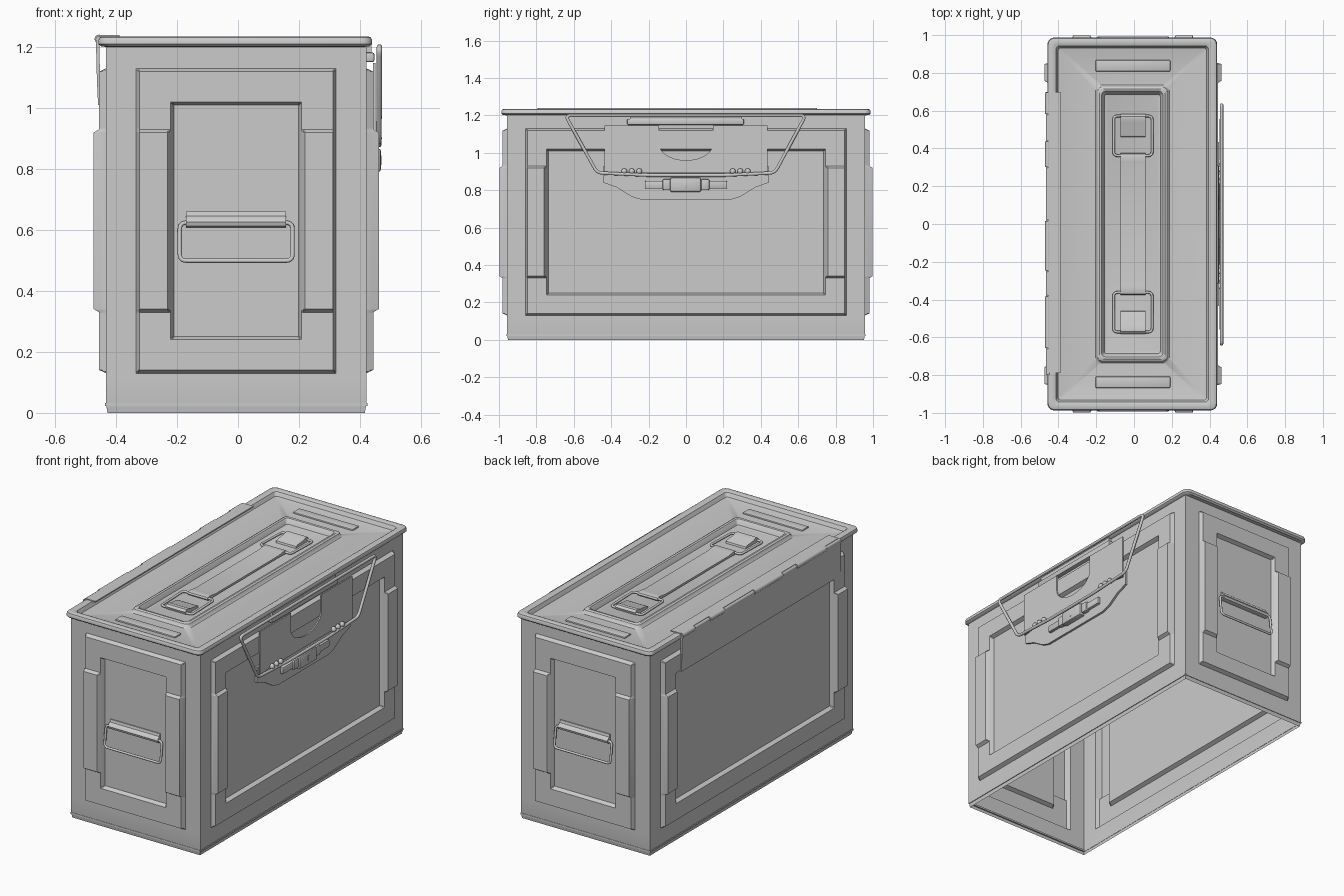
import bpy, bmesh, math
from mathutils import Vector

if "Cube" in bpy.data.objects:
    bpy.data.objects.remove(bpy.data.objects["Cube"])

CX, HX, HY = -0.006, 0.427, 0.957      # wall centre and half sizes
B = 0.011                              # width of pressed edges


def finish(name, bm, angle=35):
    bmesh.ops.remove_doubles(bm, verts=bm.verts, dist=1e-5)
    bmesh.ops.recalc_face_normals(bm, faces=bm.faces)
    me = bpy.data.meshes.new(name)
    bm.to_mesh(me)
    bm.free()
    me.shade_smooth()
    me.set_sharp_from_angle(angle=math.radians(angle))
    ob = bpy.data.objects.new(name, me)
    bpy.context.collection.objects.link(ob)
    return ob


def prism(name, axis, pts, lo, hi, bevel=0.0):
    """Extrude a 2D outline along an axis from lo to hi."""
    def place(a, b, c):
        return {'x': (c, a, b), 'y': (a, c, b), 'z': (a, b, c)}[axis]
    bm = bmesh.new()
    lower = [bm.verts.new(place(a, b, lo)) for a, b in pts]
    upper = [bm.verts.new(place(a, b, hi)) for a, b in pts]
    bm.faces.new(lower)
    bm.faces.new(upper[::-1])
    for i in range(len(pts)):
        j = (i + 1) % len(pts)
        bm.faces.new((lower[i], upper[i], upper[j], lower[j]))
    if bevel:
        bmesh.ops.bevel(bm, geom=bm.edges[:], offset=bevel, segments=2,
                        profile=0.5, affect='EDGES', clamp_overlap=True)
    return finish(name, bm)


def box(name, x0, x1, y0, y1, z0, z1, bevel=0.0):
    y0, y1 = sorted((y0, y1))
    return prism(name, 'z', [(x0, y0), (x1, y0), (x1, y1), (x0, y1)], z0, z1, bevel)


def wire(name, pts, radius, corner):
    """Closed bent wire with rounded corners."""
    path, n = [], len(pts)
    pts = [Vector(p) for p in pts]
    for i, p in enumerate(pts):
        a = p + (pts[i - 1] - p).normalized() * corner
        b = p + (pts[(i + 1) % n] - p).normalized() * corner
        for k in range(6):
            t = k / 5
            path.append(a * (1 - t) ** 2 + p * 2 * t * (1 - t) + b * t * t)
    cu = bpy.data.curves.new(name, 'CURVE')
    cu.dimensions = '3D'
    cu.bevel_depth, cu.bevel_resolution = radius, 3
    sp = cu.splines.new('POLY')
    sp.points.add(len(path) - 1)
    for q, p in zip(sp.points, path):
        q.co = (*p, 1)
    sp.use_cyclic_u = True
    tmp = bpy.data.objects.new(name + "_path", cu)
    bpy.context.collection.objects.link(tmp)
    dg = bpy.context.evaluated_depsgraph_get()
    me = bpy.data.meshes.new_from_object(tmp.evaluated_get(dg))
    bpy.data.objects.remove(tmp)
    bm = bmesh.new()
    bm.from_mesh(me)
    return finish(name, bm, 60)


def step(t):
    t = max(0, min(1, t / B))
    return t * t * (3 - 2 * t)


def relief(u, z, u_in, u_out):
    """Height of the pressed frame and its side pads."""
    u = abs(u)
    def rect(w, z0, z1):
        return min(step(w - u), step(z - z0), step(z1 - z))
    hole = rect(u_in, 0.24, 1.02)
    pad = min(step(u - u_in), step(u_out - u), step(z - 0.33), step(0.93 - z))
    return 0.023 * (rect(u_out, 0.13, 1.13) - hole) + 0.018 * pad


def around(edges):
    return [e + k * B / 2 for e in edges for k in (-2, -1, 0, 1, 2)]


# Body: four pressed sheet walls, open at the bottom
bm = bmesh.new()
zs = sorted([0, 0.015, 0.03, 1.205] + around([0.13, 0.24, 0.33, 0.93, 1.02, 1.13]))
for front in (True, False):
    half, u_in, u_out = (HX, 0.215, 0.328) if front else (HY, 0.747, 0.858)
    us = sorted([-half, half] + around([-u_out, -u_in, u_in, u_out]))
    for s in (-1, 1):
        grid = []
        for z in zs:
            row = []
            k = 0.005 * max(0, 1 - z / 0.03)       # tucked-in foot
            for u in us:
                h = relief(u, z, u_in, u_out) - k
                uu = u * (half - k) / half
                co = (CX + uu, s * (HY + h), z) if front else (CX + s * (HX + h), uu, z)
                row.append(bm.verts.new(co))
            grid.append(row)
        for r0, r1 in zip(grid, grid[1:]):
            for i in range(len(us) - 1):
                bm.faces.new((r0[i], r0[i + 1], r1[i + 1], r1[i]))
finish("body", bm)

# Foot seam
for s in (-1, 1):
    box("foot_seam_end", CX - HX, CX + HX, s * (HY - 0.01), s * (HY + 0.002), 0.022, 0.032)
    x = CX + s * HX
    box("foot_seam_side", x - 0.003, x + 0.003, -HY, HY, 0.022, 0.032)

# Lid: lofted rounded rectangles (half x, half y, corner radius, z)
rings = [(0.42, 0.955, 0.01, 1.200), (0.44, 0.978, 0.03, 1.202), (0.449, 0.987, 0.035, 1.210),
         (0.449, 0.987, 0.035, 1.222), (0.445, 0.983, 0.033, 1.231), (0.436, 0.974, 0.03, 1.235),
         (0.415, 0.953, 0.025, 1.235), (0.404, 0.943, 0.02, 1.230), (0.398, 0.937, 0.018, 1.218),
         (0.393, 0.932, 0.015, 1.208), (0.384, 0.923, 0.012, 1.205),
         (0.196, 0.737, 0.03, 1.205), (0.190, 0.731, 0.028, 1.210), (0.184, 0.725, 0.025, 1.224),
         (0.174, 0.715, 0.022, 1.230), (0.162, 0.703, 0.02, 1.228), (0.154, 0.693, 0.015, 1.216),
         (0.148, 0.686, 0.012, 1.200), (0.140, 0.678, 0.01, 1.197)]
bm = bmesh.new()
prev = None
for hx, hy, r, z in rings:
    ring = []
    for q, (sx, sy) in enumerate(((1, 1), (-1, 1), (-1, -1), (1, -1))):
        for k in range(6):
            a = math.radians(90 * q + 18 * k)
            ring.append(bm.verts.new((-0.009 + sx * (hx - r) + r * math.cos(a),
                                      sy * (hy - r) + r * math.sin(a), z)))
    if prev:
        for i in range(24):
            j = (i + 1) % 24
            bm.faces.new((prev[i], prev[j], ring[j], ring[i]))
    prev = ring
bm.faces.new(prev)
finish("lid", bm)

for s in (-1, 1):
    # Lid end ribs
    box("lid_rib", -0.203, 0.192, s * 0.808, s * 0.868, 1.200, 1.213, 0.004)
    # Lid handle loops and their clips
    y0, y1 = s * 0.362, s * 0.572
    wire("lid_handle_loop", [(-0.108, y0, 1.213), (0.096, y0, 1.213),
                             (0.096, y1, 1.207), (-0.108, y1, 1.207)], 0.007, 0.022)
    clip = [(0.46, 1.197), (0.463, 1.208), (0.475, 1.213), (0.535, 1.219), (0.55, 1.226),
            (0.57, 1.225), (0.582, 1.214), (0.578, 1.2), (0.565, 1.197)]
    prism("lid_handle_clip", 'x', [(s * y, z) for y, z in clip], -0.072, 0.06)

# Lid handle strap, ends curled over the loops
half = [(0.30, 1.217), (0.33, 1.222), (0.355, 1.224), (0.37, 1.22), (0.375, 1.211), (0.368, 1.203)]
low = [(0.355, 1.201), (0.34, 1.204), (0.30, 1.205)]
side = half + low
prism("lid_handle_strap", 'x', side + [(-y, z) for y, z in side[::-1]], -0.072, 0.06)

# End carry handles, front and back
for s in (-1, 1):
    wire("end_handle_loop", [(-0.191, s * 0.972, 0.624), (0.179, s * 0.972, 0.624),
                             (0.179, s * 0.987, 0.499), (-0.191, s * 0.987, 0.499)], 0.007, 0.022)
    clip = [(0.95, 0.66), (0.963, 0.66), (0.967, 0.645), (0.978, 0.638), (0.985, 0.626),
            (0.981, 0.613), (0.970, 0.608), (0.95, 0.608)]
    prism("end_handle_bracket", 'x', [(s * y, z) for y, z in clip], -0.17, 0.158)

# Hinge on the left: hanging plate, top flap, knuckles
prism("hinge_plate", 'y', [(-0.466, 1.225), (-0.458, 1.232), (-0.454, 1.2), (-0.452, 1.01),
                           (-0.459, 1.01), (-0.463, 1.1)], -0.80, 0.70)
box("hinge_flap", -0.455, -0.388, -0.79, 0.70, 1.232, 1.2395)
cuts = [-0.80, -0.66, -0.38, -0.25, 0.02, 0.30, 0.44, 0.58, 0.70]
for i, (a, b) in enumerate(zip(cuts, cuts[1:])):
    r = 0.0145 if i % 2 else 0.011
    circle = [(-0.456 + r * math.cos(k * math.pi / 8), 1.226 + r * math.sin(k * math.pi / 8))
              for k in range(16)]
    prism("hinge_knuckle", 'y', circle, a + 0.003, b - 0.003)

# Latch on the right: base plate, notched cover plate, lid catch
prism("latch_base", 'x', [(-0.44, 0.93), (-0.44, 0.84), (-0.37, 0.815), (-0.29, 0.765), (-0.24, 0.75),
                          (0.24, 0.75), (0.29, 0.765), (0.37, 0.815), (0.44, 0.84), (0.44, 0.93)],
      0.418, 0.434)
notch = [(-0.145 * math.cos(k * math.pi / 14), 1.05 - 0.09 * math.sin(k * math.pi / 14))
         for k in range(15)]
prism("latch_cover", 'x', [(-0.435, 0.885), (-0.435, 1.147), (-0.145, 1.147)] + notch +
      [(0.145, 1.147), (0.435, 1.147), (0.435, 0.885), (0.36, 0.895), (-0.36, 0.895)], 0.443, 0.451)
box("latch_catch", 0.415, 0.447, -0.315, 0.31, 1.15, 1.182, 0.006)
box("latch_catch_web", 0.418, 0.438, -0.30, 0.30, 1.18, 1.205)

# Latch bail wire and its curled knuckles
wire("latch_bail", [(0.464, -0.645, 1.20), (0.464, 0.64, 1.20), (0.462, 0.475, 0.893),
                    (0.462, 0.2, 0.88), (0.462, -0.2, 0.88), (0.462, -0.475, 0.893)], 0.009, 0.03)
for s in (-1, 1):
    for y in (0.25, 0.29, 0.33):
        bm = bmesh.new()
        bmesh.ops.create_uvsphere(bm, u_segments=12, v_segments=8, radius=0.016)
        bmesh.ops.translate(bm, verts=bm.verts, vec=(0.456, s * y, 0.901))
        finish("latch_curl", bm)

# Latch pin block with side arms
box("pin_block", 0.43, 0.469, -0.085, 0.08, 0.79, 0.868, 0.01)
box("pin_arm", 0.43, 0.452, -0.22, 0.22, 0.808, 0.85, 0.006)
for s in (-1, 1):
    box("pin_shoulder", 0.43, 0.460, s * 0.08, s * 0.125, 0.80, 0.86, 0.008)
box("pin_slot", 0.465, 0.471, -0.008, 0.004, 0.812, 0.845, 0.002)
